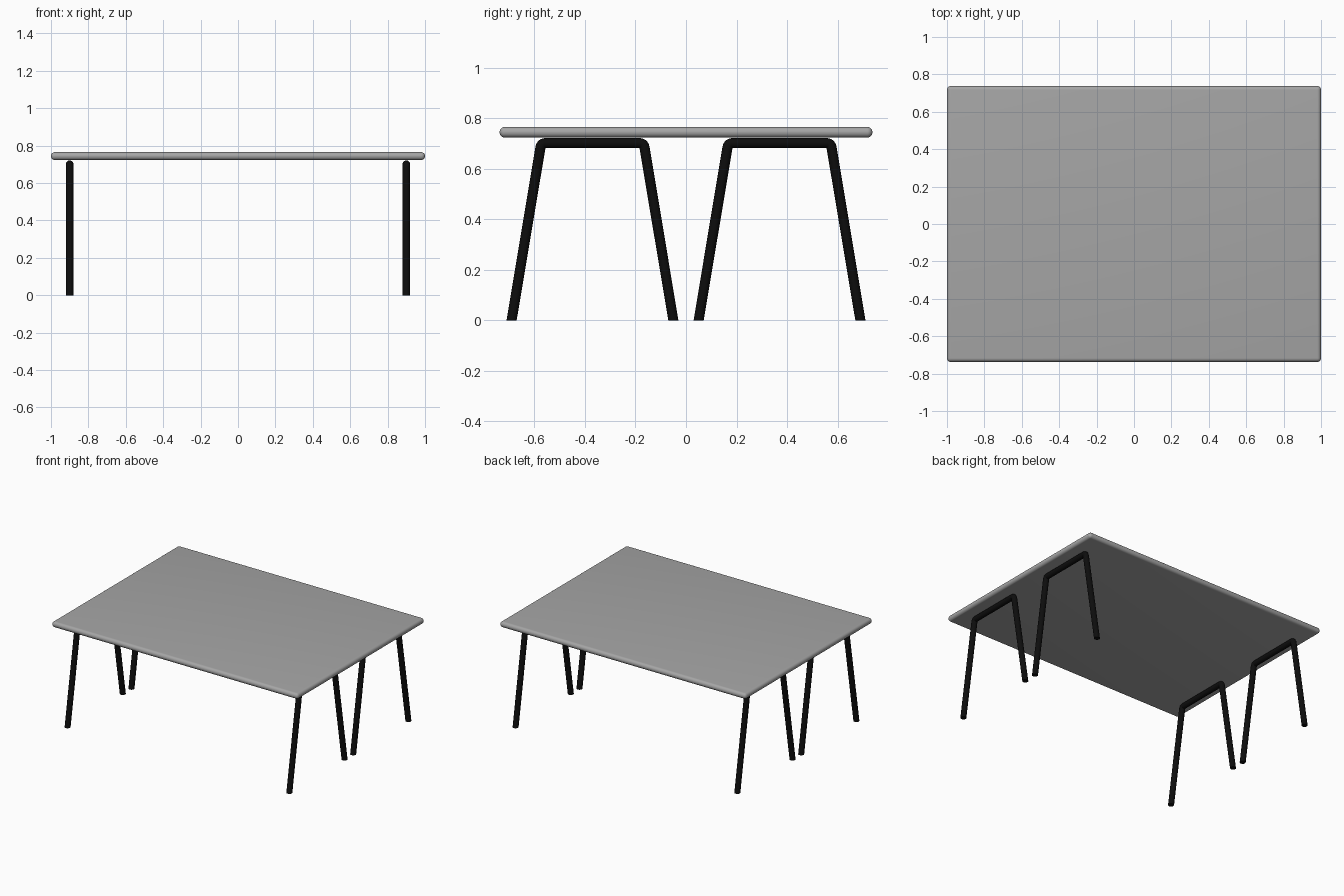
import bpy, bmesh, math
from mathutils import Vector

if "Cube" in bpy.data.objects:
    bpy.data.objects.remove(bpy.data.objects["Cube"])


def material(name, rgb):
    m = bpy.data.materials.new(name)
    m.diffuse_color = (*rgb, 1)
    m.use_nodes = True
    m.node_tree.nodes["Principled BSDF"].inputs["Base Color"].default_value = m.diffuse_color
    return m


GREY = material("grey top", (0.38, 0.38, 0.38))
BLACK = material("black frame", (0.004, 0.004, 0.004))


def add_object(name, bm, mat):
    bmesh.ops.recalc_face_normals(bm, faces=bm.faces)
    me = bpy.data.meshes.new(name)
    bm.to_mesh(me)
    bm.free()
    me.materials.append(mat)
    ob = bpy.data.objects.new(name, me)
    bpy.context.collection.objects.link(ob)
    bpy.ops.object.select_all(action='DESELECT')
    ob.select_set(True)
    bpy.context.view_layer.objects.active = ob
    bpy.ops.object.shade_smooth_by_angle(angle=math.radians(40))
    return ob


# Tabletop: slab with fully rounded edges
bm = bmesh.new()
bmesh.ops.create_cube(bm, size=1)
for v in bm.verts:
    v.co = Vector((v.co.x * 2, v.co.y * 1.475, v.co.z * 0.042 + 0.744))
bmesh.ops.bevel(bm, geom=bm.edges[:], offset=0.0205, segments=6,
                profile=0.5, affect='EDGES')
add_object("tabletop", bm, GREY)


def rounded_path(points, radius, steps=5):
    """Replace each inner corner of a (y, z) path with a small curve."""
    out = [points[0]]
    for a, p, b in zip(points, points[1:], points[2:]):
        s, e = p + (a - p).normalized() * radius, p + (b - p).normalized() * radius
        for i in range(steps + 1):
            t = i / steps
            out.append(s * (1 - t) ** 2 + p * 2 * t * (1 - t) + e * t * t)
    return out + [points[-1]]


def leg_frame(name, x, y, r=0.02, sides=20):
    """Bent tube: two splayed legs joined by a bar, feet cut level."""
    path = rounded_path([Vector(p) for p in
                         ((-0.32, 0), (-0.203, 0.701), (0.203, 0.701), (0.32, 0))], 0.018)
    bm = bmesh.new()
    rings = []
    for i, p in enumerate(path):
        if i in (0, len(path) - 1):
            across = Vector((-1, 0)) if i == 0 else Vector((1, 0))
        else:
            d = ((p - path[i - 1]).normalized() + (path[i + 1] - p).normalized()).normalized()
            across = Vector((-d.y, d.x))
        ring = []
        for k in range(sides):
            a = 2 * math.pi * k / sides
            q = p + across * r * math.sin(a)
            ring.append(bm.verts.new((x + r * math.cos(a), y + q.x, q.y)))
        rings.append(ring)
    for r0, r1 in zip(rings, rings[1:]):
        for k in range(sides):
            n = (k + 1) % sides
            bm.faces.new((r0[k], r0[n], r1[n], r1[k]))
    bm.faces.new(rings[0])
    bm.faces.new(rings[-1])
    add_object(name, bm, BLACK)


# Four leg frames, two at each end
for sx, side in ((-1, "left"), (1, "right")):
    for sy, end in ((-1, "front"), (1, "back")):
        leg_frame(f"{side}_{end}_leg_frame", sx * 0.9, sy * 0.37)
